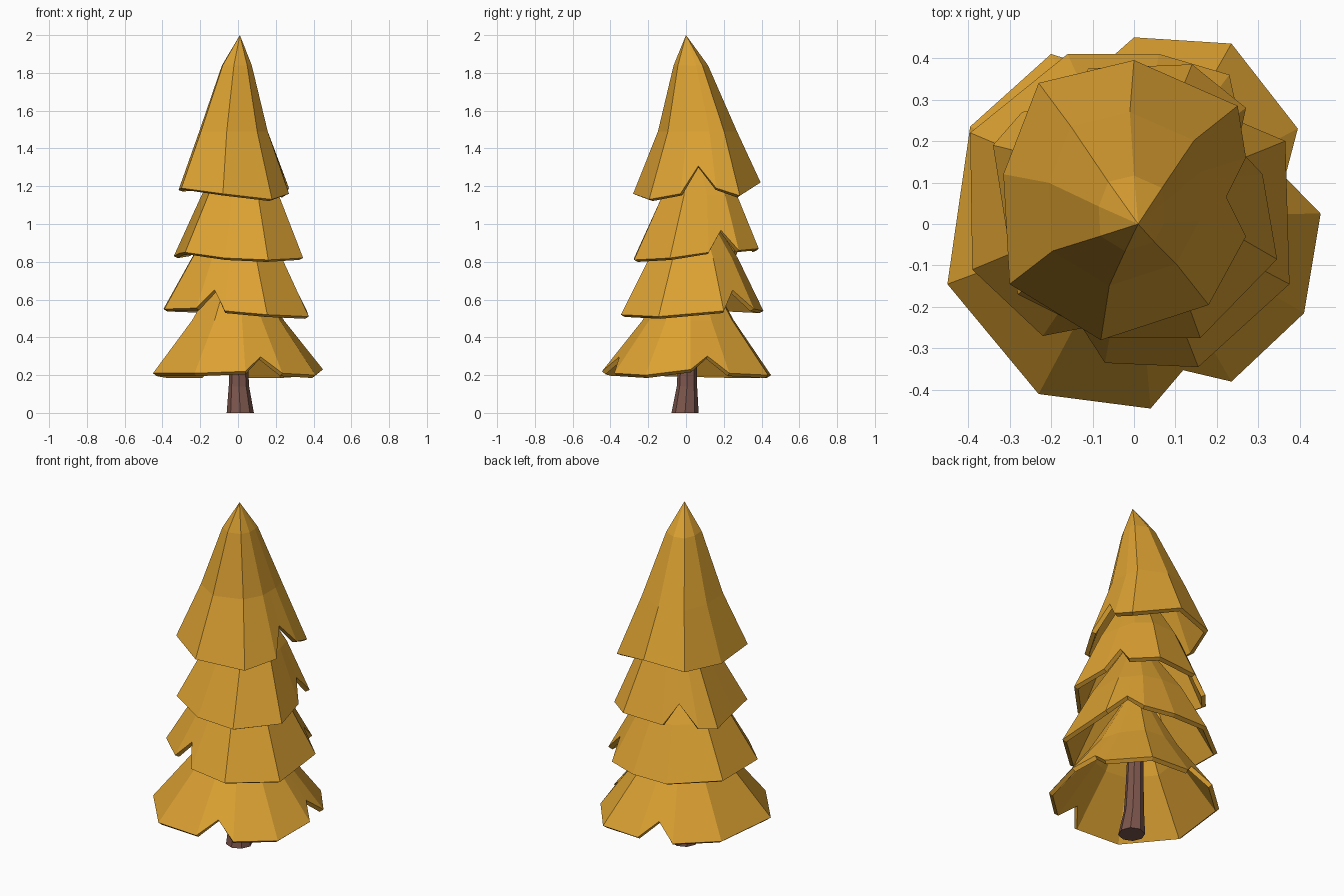
import bpy, math
from mathutils import Vector

if "Cube" in bpy.data.objects:
    bpy.data.objects.remove(bpy.data.objects["Cube"])


def material(name, rgb):
    m = bpy.data.materials.new(name)
    m.diffuse_color = (*rgb, 1)
    m.use_nodes = True
    m.node_tree.nodes["Principled BSDF"].inputs["Base Color"].default_value = m.diffuse_color
    return m


AMBER = material("amber foliage", (0.72, 0.36, 0.032))
BROWN = material("brown bark", (0.20, 0.092, 0.072))


def add_mesh(name, verts, faces, mat):
    me = bpy.data.meshes.new(name)
    me.from_pydata([tuple(v) for v in verts], [], faces)
    me.materials.append(mat)
    ob = bpy.data.objects.new(name, me)
    bpy.context.collection.objects.link(ob)
    return ob


def tier(name, corners, rings, apex, notches):
    """Hollow faceted skirt. corners: counter-clockwise rim points.
    rings: (scale, cx, cy, z) going up. notches: {side: height fraction}."""
    base = []
    n = len(corners)

    def lift(p, r):
        return Vector((r[1] + r[0] * p.x, r[2] + r[0] * p.y, r[3]))

    pts = [Vector(c) for c in corners]
    rim = []
    for i, p in enumerate(pts):
        base.append(p)
        rim.append(p)
        if i in notches:                       # raised point between corners
            mid = (p + pts[(i + 1) % n]) / 2
            base.append(mid)
            rim.append(mid.lerp(lift(mid, rings[0]), notches[i]))
    m = len(rim)
    verts = list(rim)
    for r in rings:
        verts += [lift(p, r) for p in base]
    verts.append(Vector(apex))
    faces = []
    for k in range(len(rings)):
        for i in range(m):
            j = (i + 1) % m
            faces.append((k * m + i, k * m + j, (k + 1) * m + j, (k + 1) * m + i))
    top = len(rings) * m
    faces += [(top + i, top + (i + 1) % m, top + m) for i in range(m)]
    ob = add_mesh(name, verts, faces, AMBER)
    s = ob.modifiers.new("thickness", 'SOLIDIFY')
    s.thickness = 0.025
    s.offset = -1


# Foliage tiers from bottom to top
tier("bottom_tier",
     [(.45, .025, .23), (.395, .23, .21), (.235, .435, .2), (0, .45, .2),
      (-.2, .41, .2), (-.395, .235, .2), (-.45, -.145, .21), (-.23, -.41, .21),
      (.04, -.445, .22), (.235, -.38, .21), (.41, -.215, .2)],
     [(.54, 0, .01, .49)], (0, .02, .92), {0: .3, 3: .3, 8: .3})

tier("lower_middle_tier",
     [(.375, -.145, .51), (.365, .2, .54), (.23, .36, .55), (.06, .41, .54),
      (-.16, .41, .54), (-.395, .22, .55), (-.39, -.11, .55), (-.22, -.27, .555),
      (-.07, -.335, .54), (.155, -.345, .52)],
     [(.62, 0, .02, .82)], (0, .02, 1.22), {1: .38, 7: .38})

tier("upper_middle_tier",
     [(.345, -.085, .82), (.31, .12, .85), (.27, .28, .86), (.14, .385, .87),
      (-.11, .375, .86), (-.27, .27, .84), (-.34, .19, .83), (-.31, .0, .845),
      (-.28, -.17, .85), (-.07, -.275, .82), (.16, -.275, .81)],
     [(.6, .01, .04, 1.15)], (0, .03, 1.55), {1: .38, 4: .38})

tier("top_tier",
     [(.27, -.03, 1.16), (.27, .16, 1.19), (.25, .285, 1.15), (0, .395, 1.22),
      (-.23, .34, 1.19), (-.315, .12, 1.18), (-.3, -.145, 1.19),
      (-.08, -.28, 1.16), (.18, -.195, 1.13)],
     [(.62, -.01, .025, 1.49), (.27, 0, .01, 1.84)], (.01, 0, 2.0), {0: .42})

# Trunk: flared foot, slight lean, hidden top
SIDES = 8
levels = [(.072, .012, -.005, 0), (.054, .005, .005, .14),
          (.048, .002, .008, .3), (.035, 0, .02, .8)]
tv = [(cx + r * math.cos(math.tau * i / SIDES), cy + r * math.sin(math.tau * i / SIDES), z)
      for r, cx, cy, z in levels for i in range(SIDES)]
tf = [(k * SIDES + i, k * SIDES + (i + 1) % SIDES,
       (k + 1) * SIDES + (i + 1) % SIDES, (k + 1) * SIDES + i)
      for k in range(len(levels) - 1) for i in range(SIDES)]
tf += [tuple(reversed(range(SIDES))), tuple(range(len(tv) - SIDES, len(tv)))]
add_mesh("trunk", tv, tf, BROWN)
